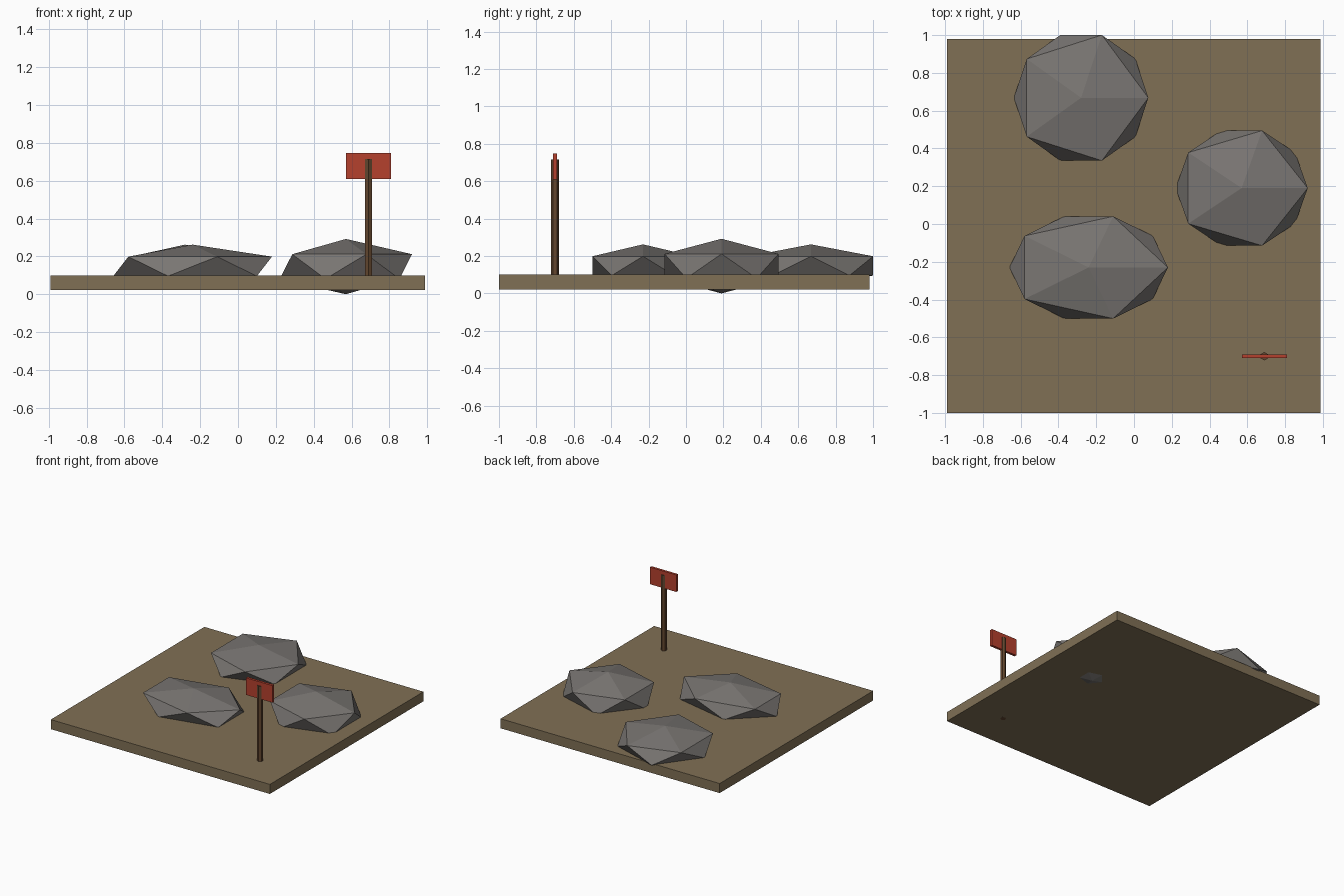
import bpy

if "Cube" in bpy.data.objects:
    bpy.data.objects.remove(bpy.data.objects["Cube"])


def material(name, rgb):
    m = bpy.data.materials.new(name)
    m.diffuse_color = (*rgb, 1.0)
    m.use_nodes = True
    m.node_tree.nodes["Principled BSDF"].inputs["Base Color"].default_value = m.diffuse_color
    return m


earth = material("earth_brown", (0.216, 0.162, 0.091))
stone = material("stone_grey", (0.19, 0.178, 0.168))
wood = material("dark_wood", (0.125, 0.062, 0.028))
red = material("sign_red", (0.46, 0.052, 0.027))


def finish(name, mat):
    ob = bpy.context.object
    ob.name = name
    ob.data.materials.append(mat)
    return ob


def box(name, lo, hi, mat):
    centre = [(a + b) / 2 for a, b in zip(lo, hi)]
    bpy.ops.mesh.primitive_cube_add(size=1, location=centre)
    finish(name, mat).scale = [b - a for a, b in zip(lo, hi)]


# ground slab
box("ground_slab", (-0.99, -1.0, 0.022), (0.988, 0.98, 0.10), earth)

# boulders: squashed icosahedra half sunk in the slab (centre, radii)
rocks = [
    ("rock_right", (0.57, 0.19, 0.146), (0.391, 0.358, 0.146)),
    ("rock_left", (-0.24, -0.23, 0.147), (0.469, 0.318, 0.115)),
    ("rock_back", (-0.28, 0.668, 0.147), (0.398, 0.391, 0.115)),
]
for name, loc, radii in rocks:
    bpy.ops.mesh.primitive_ico_sphere_add(subdivisions=1, radius=1, location=loc)
    finish(name, stone).scale = radii

# warning sign: hexagonal post running through the slab, with a thin board
bottom, top = 0.021, 0.715
bpy.ops.mesh.primitive_cylinder_add(vertices=6, radius=0.022, depth=top - bottom,
                                    location=(0.69, -0.70, (top + bottom) / 2))
finish("sign_post", wood)
box("sign_board", (0.571, -0.71, 0.608), (0.809, -0.69, 0.747), red)
